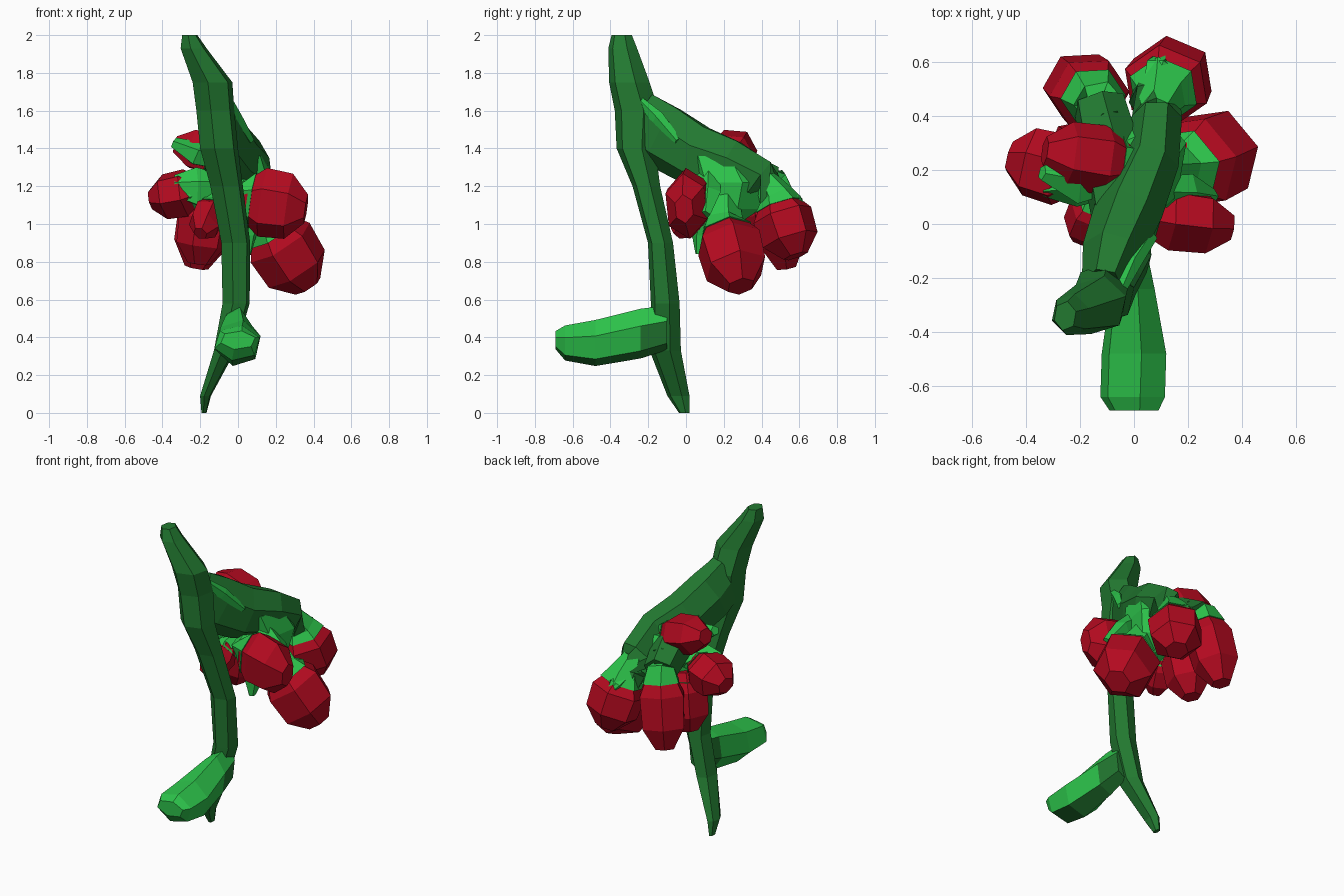
import bpy, bmesh, math
from mathutils import Vector


def mat(name, col):
    m = bpy.data.materials.new(name)
    m.diffuse_color = (*col, 1)
    return m


DARK = mat("dark green", (0.016, 0.19, 0.03))
LIGHT = mat("light green", (0.026, 0.55, 0.07))
RED = mat("red", (0.45, 0.003, 0.014))


def tube(name, rings, mats, frame=None, sides=6, turn=0.3, rule=None):
    """Loft rings (x, y, z, ra, rb). frame = fixed (u, v) axes, or None to follow the path."""
    bm = bmesh.new()
    pts = [Vector(r[:3]) for r in rings]
    loops = []
    for i, r in enumerate(rings):
        if frame:
            u, v = Vector(frame[0]), Vector(frame[1])
        else:
            t = (pts[min(i + 1, len(pts) - 1)] - pts[max(i - 1, 0)]).normalized()
            ref = Vector((0, 0, 1)) if abs(t.z) < 0.75 else Vector((1, 0, 0))
            u = t.cross(ref).normalized()
            v = u.cross(t)
        loops.append([bm.verts.new(pts[i]
                      + u * r[3] * math.cos(turn + math.tau * k / sides)
                      + v * r[4] * math.sin(turn + math.tau * k / sides)) for k in range(sides)])
    for i in range(len(loops) - 1):
        for k in range(sides):
            n = (k + 1) % sides
            f = bm.faces.new((loops[i][k], loops[i][n], loops[i + 1][n], loops[i + 1][k]))
            f.tag = (i == len(loops) - 2 and k % 3 == 0)
    bm.faces.new(loops[0][::-1])
    bm.faces.new(loops[-1])
    bmesh.ops.recalc_face_normals(bm, faces=bm.faces)
    if rule:
        for f in bm.faces:
            f.material_index = rule(f)
    me = bpy.data.meshes.new(name)
    bm.to_mesh(me)
    bm.free()
    for m in mats:
        me.materials.append(m)
    ob = bpy.data.objects.new(name, me)
    bpy.context.collection.objects.link(ob)
    return ob


# Main stem, horizontal rings from root to top
tube("stem", [
    (-.18, -.01, 0, .014, .028), (-.172, -.04, .09, .03, .06), (-.07, -.11, .33, .06, .085),
    (-.01, -.11, .58, .075, .078), (-.012, -.135, .9, .08, .068), (-.06, -.21, 1.2, .09, .075),
    (-.1, -.265, 1.4, .105, .105), (-.12, -.26, 1.6, .105, .12), (-.135, -.3, 1.75, .11, .11),
    (-.235, -.335, 1.93, .072, .078), (-.255, -.34, 2, .042, .055)],
    [DARK], frame=((1, 0, 0), (0, 1, 0)))

# Broad front leaf, light except at its root and underside
tube("front_leaf", [
    (-.01, -.1, .45, .06, .12), (-.005, -.24, .42, .085, .135), (0, -.48, .37, .125, .125),
    (-.005, -.64, .37, .125, .095), (0, -.69, .385, .095, .05)],
    [DARK, LIGHT], frame=((1, 0, 0), (0, 0, 1)),
    rule=lambda f: int((f.calc_center_median().y < -.2 or f.normal.z > .3) and f.normal.z > -.85))

# Arching arm, deep where it leaves the stem, and its side branch
tube("arm", [
    (-.12, -.25, 1.55, .08, .17), (-.085, -.12, 1.47, .115, .18), (-.02, .05, 1.37, .13, .17),
    (.06, .23, 1.31, .11, .15), (.085, .38, 1.23, .095, .13), (.08, .46, 1.14, .09, .1),
    (.065, .53, 1.04, .06, .06)], [DARK], sides=7)
tube("side_branch", [
    (-.06, .02, 1.36, .1, .12), (-.08, .24, 1.3, .12, .12), (-.13, .45, 1.21, .1, .1)], [DARK])

# Lumpy core under the arm
tube("core", [
    (.03, .18, 1.36, .12, .17), (.05, .24, 1.22, .15, .2), (.04, .22, 1.08, .13, .18),
    (.04, .11, .94, .06, .08), (.05, .07, .84, .02, .02)],
    [DARK, LIGHT], frame=((1, 0, 0), (0, 1, 0)), rule=lambda f: int(f.tag))

# Red buds: base, tip, two radii, each held by a short cup
buds = [
    ((.03, .03, 1.13), (.36, -.01, 1.08), .125, .185),
    ((.16, .2, 1.0), (.37, .29, .67), .18, .19),
    ((.1, .48, 1.14), (.16, .58, .83), .16, .165),
    ((-.14, .46, 1.22), (-.22, .53, .77), .14, .15),
    ((-.01, .22, 1.34), (-.33, .27, 1.42), .13, .12),
    ((-.2, .18, 1.18), (-.46, .25, 1.13), .14, .13),
    ((-.16, .24, 1.15), (-.21, .27, .79), .14, .14),
    ((-.13, .1, 1.1), (-.2, -.05, .95), .09, .1),
]
profile = [(0, .55), (.3, 1), (.72, .95), (1, .42)]
for i, (base, tip, ra, rb) in enumerate(buds, 1):
    a, b = Vector(base), Vector(tip)
    tube(f"bud_{i}", [(*a.lerp(b, t), ra * s, rb * s) for t, s in profile], [RED], turn=.4 * i)
    hub = {3: Vector((.08, .42, 1.24)), 4: Vector((-.1, .38, 1.29))}.get(i, Vector((.02, .2, 1.25)))
    tube(f"bud_cup_{i}", [
        (*hub, .06, .06), (*a.lerp(b, -.03), ra * .6, rb * .6), (*a.lerp(b, .14), ra * .82, rb * .82)],
        [DARK, LIGHT], turn=.4 * i, rule=lambda f: int(f.tag))

# Light leafy scraps: left cups, right and back of the cluster, streak beside the arm
for n, path in {
    "upper_left_sepal": [(-.1, .2, 1.33, .09, .05), (-.22, .16, 1.37, .09, .07), (-.34, .19, 1.43, .03, .03)],
    "lower_left_sepal": [(-.1, .15, 1.2, .06, .07), (-.22, .13, 1.19, .07, .11), (-.34, .12, 1.2, .02, .06)],
    "right_sepal": [(.08, .12, 1.25, .06, .07), (.2, .12, 1.16, .07, .05), (.29, .1, 1.05, .03, .03)],
    "back_sepal": [(.08, .5, 1.16, .05, .03), (.1, .58, 1.12, .06, .04), (.12, .63, 1.04, .03, .02)],
    "arm_streak": [(-.05, -.25, 1.66, .02, .02), (-.01, -.15, 1.56, .035, .04), (.06, -.04, 1.44, .03, .02)],
}.items():
    tube(n, path, [LIGHT], sides=5)
